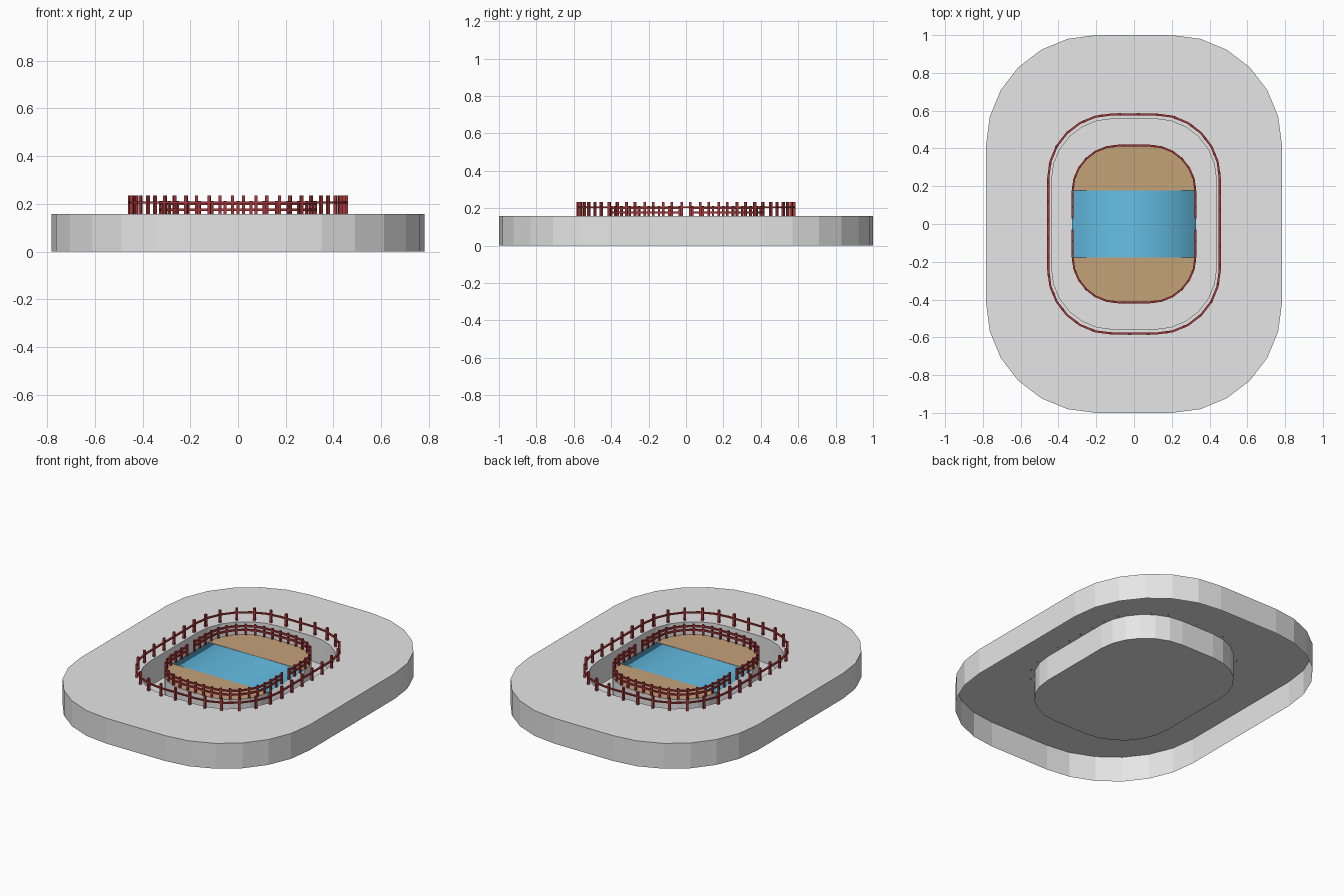
import bpy, bmesh, math
from mathutils import Vector, Matrix

if "Cube" in bpy.data.objects:
    bpy.data.objects.remove(bpy.data.objects["Cube"])


def material(name, rgb):
    m = bpy.data.materials.new(name)
    m.diffuse_color = (*rgb, 1)
    m.use_nodes = True
    m.node_tree.nodes["Principled BSDF"].inputs["Base Color"].default_value = m.diffuse_color
    return m


GREY = material("stone grey", (0.79, 0.79, 0.79))
TAN = material("sand tan", (0.55, 0.36, 0.19))
BLUE = material("water blue", (0.13, 0.52, 0.79))
RED = material("dark red", (0.40, 0.04, 0.042))


def outline(s):
    """Rounded rectangle, counter-clockwise from the right side, scaled by s."""
    pts = []
    for k, (sx, sy) in enumerate([(1, 1), (-1, 1), (-1, -1), (1, -1)]):
        for i in range(7):
            a = math.radians(k * 90 + i * 15)
            pts.append(Vector((s * (sx * 0.2 + 0.583 * math.cos(a)),
                               s * (sy * 0.42 + 0.58 * math.sin(a)), 0)))
    return pts


def finish(name, bm, mats, recalc=True):
    if recalc:
        bmesh.ops.recalc_face_normals(bm, faces=bm.faces)
    me = bpy.data.meshes.new(name)
    bm.to_mesh(me)
    bm.free()
    for m in mats:
        me.materials.append(m)
    ob = bpy.data.objects.new(name, me)
    bpy.context.collection.objects.link(ob)
    return ob


# Paved surround: outer wall, top ring, pit wall and pit floor, open underneath
H = 0.157
bm = bmesh.new()
rings = [[bm.verts.new((p.x, p.y, z)) for p in outline(s)]
         for s, z in [(1, 0), (1, H), (0.557, H), (0.557, 0.003)]]
n = len(rings[0])
for a, b in zip(rings, rings[1:]):
    for i in range(n):
        j = (i + 1) % n
        bm.faces.new((a[i], a[j], b[j], b[i]))
bm.faces.new(rings[-1])
finish("paved_surround", bm, [GREY], recalc=False)

# Island: two sandy ends with grey sides
IZ, IS = 0.147, 0.42
pts = outline(IS)
for name, part in [("island_back", pts[:14]), ("island_front", pts[14:])]:
    bm = bmesh.new()
    f = bm.faces.new([bm.verts.new((p.x, p.y, 0.003)) for p in part])
    r = bmesh.ops.extrude_face_region(bm, geom=[f])
    vs = [v for v in r["geom"] if isinstance(v, bmesh.types.BMVert)]
    bmesh.ops.translate(bm, vec=(0, 0, IZ - 0.003), verts=vs)
    bmesh.ops.recalc_face_normals(bm, faces=bm.faces)
    for f in bm.faces:
        f.material_index = 1 if f.normal.z > 0.5 else 0
    finish(name, bm, [GREY, TAN])

# Stream across the middle of the island, level with the sand, softly shaded at its ends
W, D = 0.783 * IS, 0.42 * IS
bm = bmesh.new()
prof = [(-W, 0.003), (-W, IZ - 0.003), (0, IZ - 0.001), (W, IZ - 0.003), (W, 0.003)]
f = bm.faces.new([bm.verts.new((x, -D, z)) for x, z in prof])
r = bmesh.ops.extrude_face_region(bm, geom=[f])
bmesh.ops.translate(bm, vec=(0, 2 * D, 0),
                    verts=[v for v in r["geom"] if isinstance(v, bmesh.types.BMVert)])
bmesh.ops.recalc_face_normals(bm, faces=bm.faces)
for f in bm.faces:
    f.material_index = 1 if f.normal.z > 0.3 else 0
    f.smooth = f.normal.z > 0.3 or abs(f.normal.x) > 0.9
stream = finish("stream", bm, [GREY, BLUE])
for e in stream.data.edges:
    a, b = (stream.data.vertices[v].co for v in e.vertices)
    e.use_edge_sharp = abs(a.y - b.y) < 0.01 or max(a.z, b.z) < 0.01


def box(bm, centre, size, angle):
    m = (Matrix.Translation(centre) @ Matrix.Rotation(angle, 4, 'Z')
         @ Matrix.Diagonal((*size, 1)))
    bmesh.ops.create_cube(bm, size=1, matrix=m)


def fence(name, path, count, z0, z1, rails, post, rail):
    """Posts evenly spaced along a path with straight rails between its corners."""
    bm = bmesh.new()
    segs = list(zip(path, path[1:]))
    for a, b in segs:
        d = b - a
        for z in rails:
            box(bm, (a + b) / 2 + Vector((0, 0, z)),
                (d.length + 0.002, rail[0], rail[1]), math.atan2(d.y, d.x))
    total = sum((b - a).length for a, b in segs)
    closed = (path[0] - path[-1]).length < 1e-6
    for k in range(count):
        s = total * ((k + 0.3) / count if closed else k / (count - 1))
        for a, b in segs:
            L = (b - a).length
            if s <= L + 1e-6:
                break
            s -= L
        d = b - a
        box(bm, a + d * (s / L) + Vector((0, 0, (z0 + z1) / 2)),
            (post, post, z1 - z0), math.atan2(d.y, d.x))
    finish(name, bm, [RED])


# Outer fence around the pit
outer = outline(0.58)
fence("outer_fence", outer + outer[:1], 36, 0.157, 0.234, [0.205], 0.013, (0.011, 0.008))

# Inner fences, one per half, with a gap on each side of the stream
p = outline(0.415)
G, X = 0.035, 0.783 * 0.415
fence("inner_fence_back", [Vector((X, G, 0))] + p[:14] + [Vector((-X, G, 0))],
      23, 0.142, 0.213, [0.176, 0.2], 0.011, (0.01, 0.01))
fence("inner_fence_front", [Vector((-X, -G, 0))] + p[14:] + [Vector((X, -G, 0))],
      23, 0.142, 0.213, [0.176, 0.2], 0.011, (0.01, 0.01))
